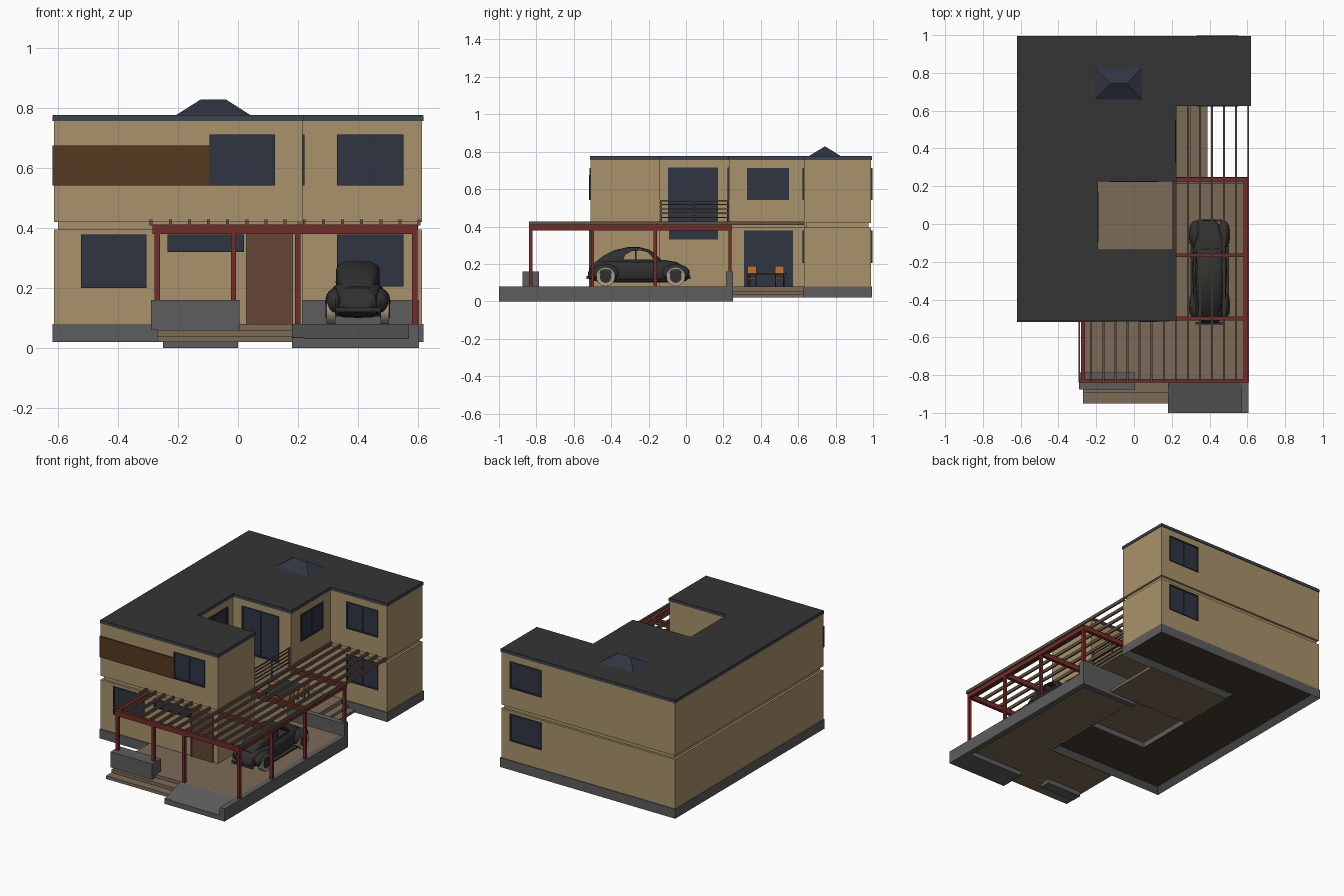
import bpy, bmesh, math
from mathutils import Matrix, Vector

if "Cube" in bpy.data.objects:
    bpy.data.objects.remove(bpy.data.objects["Cube"])

def mat(name, r, g, b):
    m = bpy.data.materials.new(name)
    m.diffuse_color = (r, g, b, 1)
    m.use_nodes = True
    m.node_tree.nodes["Principled BSDF"].inputs["Base Color"].default_value = m.diffuse_color
    return m

TAN = mat("tan_wall", .40, .29, .15)
GREY = mat("concrete", .11, .11, .11)
ROOF = mat("roof_dark", .035, .035, .035)
TRIM = mat("slate_trim", .045, .06, .075)
FRAME = mat("window_frame", .025, .035, .055)
GLASS = mat("glass", .03, .035, .055)
RED = mat("red_steel", .17, .025, .022)
SLAT = mat("slat_wood", .12, .08, .05)
DECK = mat("deck_wood", .20, .145, .095)
CLAD = mat("cladding", .09, .04, .014)
DOOR = mat("door_wood", .13, .06, .035)
BLACK = mat("car_paint", .03, .03, .03)
CREAM = mat("wheel_cream", .42, .34, .23)
ORANGE = mat("chair_orange", .55, .17, .03)
UNDER = mat("underside", .06, .045, .03)

def finish(name, bm, *mats):
    bmesh.ops.recalc_face_normals(bm, faces=bm.faces)
    me = bpy.data.meshes.new(name)
    bm.to_mesh(me)
    bm.free()
    for m in mats:
        me.materials.append(m)
    ob = bpy.data.objects.new(name, me)
    bpy.context.collection.objects.link(ob)
    return ob

def boxes(name, items, m):
    """Each item is x0, x1, y0, y1, z0, z1."""
    bm = bmesh.new()
    for x0, x1, y0, y1, z0, z1 in items:
        M = Matrix.Translation(((x0+x1)/2, (y0+y1)/2, (z0+z1)/2)) @ Matrix.Diagonal((x1-x0, y1-y0, z1-z0, 1))
        bmesh.ops.create_cube(bm, size=1, matrix=M)
    return finish(name, bm, m)

def prism(name, pts, lo, hi, m, axis='z', under=None):
    bm = bmesh.new()
    co = [(p[0], p[1], lo) if axis == 'z' else (lo, p[0], p[1]) for p in pts]
    f = bm.faces.new([bm.verts.new(c) for c in co])
    g = bmesh.ops.extrude_face_region(bm, geom=[f], use_keep_orig=True)
    d = Vector((0, 0, hi-lo)) if axis == 'z' else Vector((hi-lo, 0, 0))
    bmesh.ops.translate(bm, vec=d, verts=[v for v in g['geom'] if isinstance(v, bmesh.types.BMVert)])
    bmesh.ops.recalc_face_normals(bm, faces=bm.faces)
    if under:   # recessed underside within a rim
        bmesh.ops.inset_region(bm, faces=[f], thickness=.035, use_even_offset=True)
        f.material_index = 1
        bmesh.ops.translate(bm, vec=(0, 0, .03), verts=f.verts)
        return finish(name, bm, m, under)
    return finish(name, bm, m)

def plan(e, upper):
    """House outline grown by e; the upper floor covers part of the patio."""
    w, r, y0, y1 = .615+e, .215+e, -.51-e, .99+e
    p = [(-w, y0), (r, y0), (r, -.14+e), (-.195+e, -.14+e)]
    p += [(-.195+e, .23-e), (r, .23-e), (r, .63-e)] if upper else [(-.195+e, .63-e)]
    return p + [(w, .63-e), (w, y1), (-w, y1)]

# House body
prism("plinth", plan(.005, False), .02, .08, GREY, under=UNDER)
prism("ground_walls", plan(0, False), .08, .395, TAN)
prism("floor_groove", plan(-.014, False), .395, .42, TAN)
prism("upper_walls", plan(0, True), .42, .757, TAN)
prism("roof_slab", plan(.004, True), .757, .775, TRIM)
prism("roof_cover", plan(.002, True), .775, .777, ROOF)
boxes("balcony_floor", [(-.2, .215, -.145, .24, .395, .42)], DECK)
boxes("overhang_soffit", [(-.2, .215, .23, .635, .395, .42)], TAN)
boxes("wood_cladding", [(-.619, -.095, -.519, -.505, .542, .675)], CLAD)

# Hipped skylight
bm = bmesh.new()
b = [bm.verts.new(c) for c in [(-.21, .655, .775), (.045, .655, .775), (.045, .83, .775), (-.21, .83, .775)]]
t = [bm.verts.new(c) for c in [(-.125, .743, .829), (-.04, .743, .829)]]
for f in [(b[0], b[1], t[1], t[0]), (b[1], b[2], t[1]), (b[2], b[3], t[0], t[1]), (b[3], b[0], t[0]), b]:
    bm.faces.new(f)
finish("skylight", bm, GLASS)

# Windows and glazed doors: side, wall position, range along wall, heights
def window(name, side, pos, a0, a1, z0, z1):
    s = -1 if side == 'y-' else 1
    def bar(a, b, c, d, t):
        q = sorted((pos - s*.01, pos + s*t))
        return (*q, a, b, c, d) if side[0] == 'x' else (a, b, *q, c, d)
    w, m = .009, (a0+a1)/2
    boxes(name + "_frame", [bar(a0, a1, z0, z0+w, .007), bar(a0, a1, z1-w, z1, .007),
                            bar(a0, a0+w, z0+w, z1-w, .007), bar(a1-w, a1, z0+w, z1-w, .007),
                            bar(m-.003, m+.003, z0+w, z1-w, .005)], FRAME)
    boxes(name + "_glass", [bar(a0+w, a1-w, z0+w, z1-w, .002)], GLASS)

for n, *args in [
    ("front_low_window", 'y-', -.51, -.525, -.305, .2, .378),
    ("front_high_window", 'y-', -.51, -.235, .02, .32, .378),
    ("front_upper_window", 'y-', -.51, -.095, .123, .542, .713),
    ("wing_low_window", 'y-', .63, .33, .552, .205, .378),
    ("wing_upper_window", 'y-', .63, .33, .552, .542, .713),
    ("balcony_side_door", 'y-', .23, -.13, .13, .42, .715),
    ("balcony_door", 'x+', -.195, -.095, .17, .42, .715),
    ("side_high_window", 'x+', -.195, -.09, .17, .33, .378),
    ("patio_door", 'x+', -.195, .31, .572, .08, .378),
    ("side_upper_window", 'x+', .215, .325, .55, .542, .713),
    ("back_low_window", 'y+', .99, .33, .552, .205, .378),
    ("back_upper_window", 'y+', .99, .33, .552, .542, .713)]:
    window(n, *args)
boxes("front_door", [(.035, .175, -.516, -.5, .08, .378)], DOOR)
boxes("front_door_frame", [(.027, .035, -.518, -.5, .08, .386), (.175, .183, -.518, -.5, .08, .386),
                           (.035, .175, -.518, -.5, .378, .386)], SLAT)

# Balcony railing
boxes("balcony_railing", [(.205, .211, -.14, .23, z, z+.006) for z in (.445, .468, .491, .514, .535)]
      + [(.204, .212, y, y+.006, .42, .54) for y in (-.135, .04, .219)], SLAT)

# Terrace, steps, carport slab and ramp
boxes("porch_floor", [(-.27, .2, -.84, -.51, .03, .08)], DECK)
boxes("carport_floor", [(.2, .58, -.84, .22, .03, .08)], DECK)
boxes("front_steps", [(-.27, .19, -.95, -.84, .02, .04), (-.27, .19, -.895, -.84, .04, .06)], DECK)
boxes("step_footing", [(-.25, .0, -.87, -.80, 0, .06)], GREY)
boxes("porch_block", [(-.29, .005, -.875, -.785, .06, .16)], GREY)
boxes("carport_walls", [(.57, .605, -1, .25, 0, .08), (.18, .22, -1, -.84, 0, .035),
                        (.2, .605, .215, .25, 0, .16)], GREY)
prism("ramp", [(-1, 0), (-1, .032), (-.84, .08), (-.84, 0)], .18, .57, GREY, axis='x')
boxes("patio_deck", [(-.195, .3, -.14, .63, .055, .08), (-.195, .345, .25, .63, .038, .055),
                     (-.195, .39, .25, .63, .02, .038)], DECK)

# Pergola
P = .009
posts = [(-.27, -.83, .16), (-.015, -.83, .16), (.2, -.83, .08), (.59, -.83, .08),
         (.59, -.5, .08), (.59, -.165, .08), (.59, .235, .08)]
boxes("pergola_posts", [(x-P, x+P, y-P, y+P, z, .385) for x, y, z in posts], RED)
boxes("pergola_beams", [(-.285, .6, -.84, -.82, .38, .412), (.58, .6, -.82, .245, .38, .412),
                        (-.28, -.26, -.82, -.51, .38, .412)]
      + [(.215, .58, y-.01, y+.01, .38, .412) for y in (-.5, -.165, .235)], RED)
xs = [-.29 + .0639*i for i in range(15)]
boxes("pergola_slats", [(x-.005, x+.005, -.84, .63 if x > .215 else -.51, .408, .428) for x in xs], SLAT)

# Patio table with four chairs
boxes("patio_table", [(-.05, .07, .33, .54, .142, .15)]
      + [(x, x+.008, y, y+.008, .08, .142) for x in (-.045, .057) for y in (.34, .522)], ROOF)
backs, frames = [], []
for s in (-1, 1):
    for y in (.352, .5):
        c = .01 + s*.1
        e = c + s*.025
        backs += [(c-.025, c+.025, y-.024, y+.024, .118, .125), (e-.004, e+.004, y-.024, y+.024, .15, .188)]
        frames += [(x-.003, x+.003, v-.003, v+.003, .08, .18 if x == e else .118)
                   for x in (c - s*.022, e) for v in (y-.021, y+.021)]
boxes("chair_seats_and_backs", backs, ORANGE)
boxes("chair_frames", frames, ROOF)

# Car: lofted rounded sections y, half width, bottom, top
CX = .4
def loft(name, secs, m, n=20, k=.6):
    bm = bmesh.new()
    rings = []
    for y, w, z0, z1 in secs:
        ring = []
        for i in range(n):
            a = 2*math.pi*i/n
            c, s = math.cos(a), math.sin(a)
            ring.append(bm.verts.new((CX + w*math.copysign(abs(c)**k, c), y,
                                      (z0+z1)/2 + (z1-z0)/2*math.copysign(abs(s)**k, s))))
        rings.append(ring)
    for p, q in zip(rings, rings[1:]):
        for i in range(n):
            bm.faces.new((p[i], p[(i+1) % n], q[(i+1) % n], q[i]))
    bm.faces.new(rings[0])
    bm.faces.new(rings[-1])
    return finish(name, bm, m)

smooth = [loft("car_body", [(-.525, .04, .125, .15), (-.51, .06, .115, .185), (-.47, .075, .105, .215),
                            (-.4, .085, .1, .225), (-.25, .092, .1, .22), (-.12, .085, .1, .222),
                            (-.05, .066, .105, .21), (0, .05, .11, .18), (.018, .03, .125, .15)], BLACK)]
cabin = loft("car_cabin", [(-.49, .045, .17, .205), (-.44, .06, .18, .245), (-.38, .07, .18, .274),
                           (-.31, .075, .18, .29), (-.25, .075, .18, .29), (-.195, .072, .18, .276),
                           (-.155, .07, .18, .245), (-.125, .066, .18, .215)], BLACK)
cut = prism("window_cutter", [(-.335, .224), (-.325, .25), (-.29, .268), (-.24, .272), (-.205, .262),
                              (-.17, .224)], .28, .52, BLACK, axis='x')
cut.hide_render = True
cut.display_type = 'WIRE'
mod = cabin.modifiers.new("side_windows", 'BOOLEAN')
mod.operation, mod.object, mod.solver = 'DIFFERENCE', cut, 'EXACT'
smooth.append(cabin)
boxes("car_pillars", [(CX-.07, CX+.07, -.273, -.265, .22, .275)], BLACK)
boxes("car_bumpers_and_boards", [(.325, .475, -.532, -.52, .12, .135), (.335, .465, .012, .024, .12, .135),
                                 (.298, .502, -.38, -.11, .105, .115)], BLACK)
tyres, hubs, fenders = bmesh.new(), bmesh.new(), bmesh.new()
R = Matrix.Rotation(math.pi/2, 4, 'Y')
for s in (-1, 1):
    for y in (-.43, -.055):
        for bm_, r, d, x in ((tyres, .05, .03, .09), (hubs, .031, .034, .091)):
            bmesh.ops.create_cone(bm_, cap_ends=True, segments=24, radius1=r, radius2=r, depth=d,
                                  matrix=Matrix.Translation((CX+s*x, y, .13)) @ R)
        bmesh.ops.create_uvsphere(fenders, u_segments=20, v_segments=12, radius=1,
                                  matrix=Matrix.Translation((CX+s*.075, y, .153)) @ Matrix.Diagonal((.034, .075, .046, 1)))
smooth += [finish("car_tyres", tyres, CREAM), finish("car_hubs", hubs, BLACK), finish("car_fenders", fenders, BLACK)]

for ob in smooth:
    bpy.ops.object.select_all(action='DESELECT')
    ob.select_set(True)
    bpy.context.view_layer.objects.active = ob
    bpy.ops.object.shade_smooth_by_angle()
